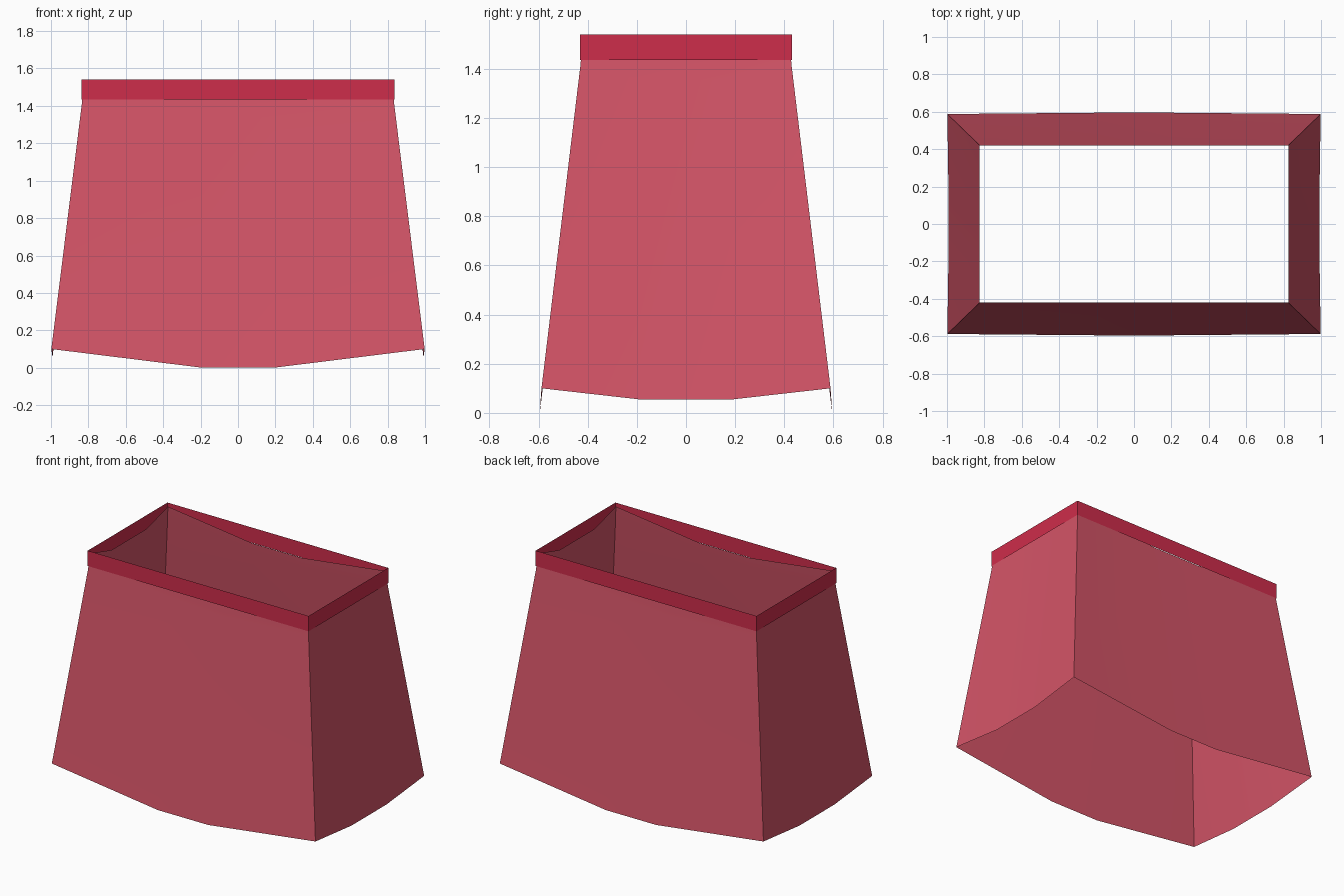
import bpy, bmesh

if "Cube" in bpy.data.objects:
    bpy.data.objects.remove(bpy.data.objects["Cube"])


def material(name, rgb):
    m = bpy.data.materials.new(name)
    m.diffuse_color = (*rgb, 1)
    m.use_nodes = True
    m.node_tree.nodes["Principled BSDF"].inputs["Base Color"].default_value = m.diffuse_color
    return m


def ring(x, y, z_corner, z_front, z_side, xs=None, ys=None):
    """Rectangular loop, each side split by two points near its middle."""
    xs, ys = xs or x, ys or y
    m = 0.19
    return [(-x, -y, z_corner), (-m, -ys, z_front), (m, -ys, z_front),
            (x, -y, z_corner), (xs, -m, z_side), (xs, m, z_side),
            (x, y, z_corner), (m, ys, z_front), (-m, ys, z_front),
            (-x, y, z_corner), (-xs, m, z_side), (-xs, -m, z_side)]


def open_shell(name, rings, mat):
    """Joins stacked loops into an open tube with outward faces."""
    bm = bmesh.new()
    loops = [[bm.verts.new(p) for p in r] for r in rings]
    n = len(loops[0])
    for low, high in zip(loops, loops[1:]):
        for i in range(n):
            j = (i + 1) % n
            bm.faces.new((low[i], low[j], high[j], high[i]))
    mesh = bpy.data.meshes.new(name)
    bm.to_mesh(mesh)
    bm.free()
    mesh.materials.append(mat)
    ob = bpy.data.objects.new(name, mesh)
    bpy.context.collection.objects.link(ob)
    bpy.ops.object.select_all(action='DESELECT')
    ob.select_set(True)
    bpy.context.view_layer.objects.active = ob
    bpy.ops.object.shade_smooth_by_angle(angle=0.09)
    return ob


rose = material("rose cloth", (0.658, 0.089, 0.136))
crimson = material("crimson band", (0.617, 0.026, 0.070))

# Flared skirt: curved hem, a fold line below the waist, and a dipping top edge
open_shell("skirt", [
    ring(0.998, 0.588, 0.10, 0.0, 0.055, xs=0.992, ys=0.595),
    ring(0.835, 0.430, 1.41, 1.34, 1.355),
    ring(0.825, 0.420, 1.52, 1.44, 1.455),
], rose)

# Straight waistband around the top
open_shell("waistband", [
    ring(0.836, 0.431, 1.435, 1.435, 1.435),
    ring(0.836, 0.431, 1.54, 1.54, 1.54),
], crimson)
